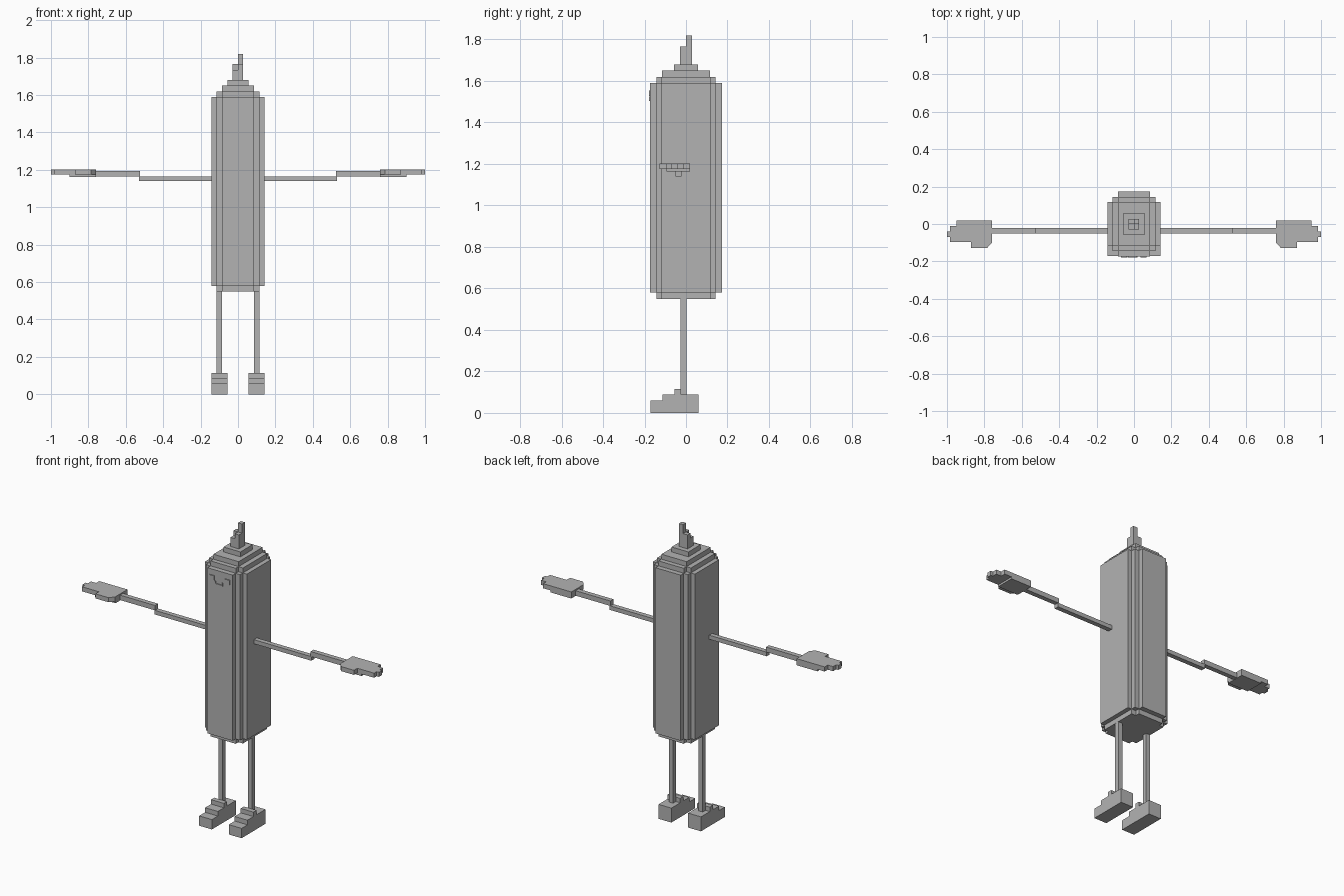
import bpy, bmesh

if "Cube" in bpy.data.objects:
    bpy.data.objects.remove(bpy.data.objects["Cube"])

grey = bpy.data.materials.new("plain grey")
grey.diffuse_color = (0.45, 0.45, 0.45, 1)
grey.use_nodes = True
grey.node_tree.nodes["Principled BSDF"].inputs["Base Color"].default_value = grey.diffuse_color


def add_prism(bm, outline, axis, lo, hi):
    """Extrude a 2D outline along an axis between lo and hi."""
    def place(p, t):
        return (t, p[0], p[1]) if axis == "x" else (p[0], p[1], t)
    a = [bm.verts.new(place(p, lo)) for p in outline]
    b = [bm.verts.new(place(p, hi)) for p in outline]
    n = len(outline)
    bm.faces.new(a)
    bm.faces.new(b)
    for i in range(n):
        j = (i + 1) % n
        bm.faces.new((a[i], a[j], b[j], b[i]))


def make(name, prisms, flip=False):
    bm = bmesh.new()
    for outline, axis, lo, hi in prisms:
        add_prism(bm, outline, axis, lo, hi)
    if flip:
        for v in bm.verts:
            v.co.x = -v.co.x
    bmesh.ops.recalc_face_normals(bm, faces=bm.faces)
    me = bpy.data.meshes.new(name)
    bm.to_mesh(me)
    bm.free()
    me.materials.append(grey)
    ob = bpy.data.objects.new(name, me)
    bpy.context.collection.objects.link(ob)
    return ob


def rect(x0, x1, y0, y1):
    return [(x0, y0), (x1, y0), (x1, y1), (x0, y1)]


def box(x0, x1, y0, y1, z0, z1):
    return (rect(x0, x1, y0, y1), "z", z0, z1)


def stepped(steps):
    """Outline with stair-stepped corners; steps run from the side to the back."""
    q = []
    for i, (x, y) in enumerate(steps):
        if i:
            q.append((x, steps[i - 1][1]))
        q.append((x, y))
    outline = []
    for sx, sy in ((1, 1), (-1, 1), (-1, -1), (1, -1)):
        part = [(sx * x, sy * y) for x, y in q]
        outline += part if sx * sy > 0 else part[::-1]
    return outline


# Tall body with stepped corners, closing in at the bottom and top
end = stepped([(0.115, 0.117), (0.085, 0.143)])
make("body", [
    (end, "z", 0.55, 0.58),
    (stepped([(0.142, 0.117), (0.115, 0.145), (0.085, 0.173)]), "z", 0.58, 1.59),
    (end, "z", 1.59, 1.62),
    (rect(-0.085, 0.085, -0.115, 0.115), "z", 1.62, 1.65),
    (rect(-0.057, 0.057, -0.058, 0.058), "z", 1.65, 1.68),
])

# Stalk on top, four columns of different height
make("stalk", [
    box(-0.03, 0, -0.03, 0, 1.68, 1.735),
    box(0, 0.027, -0.03, 0, 1.68, 1.765),
    box(-0.03, 0, 0, 0.028, 1.68, 1.765),
    box(0, 0.027, 0, 0.028, 1.68, 1.82),
])

# Face: raised thin eyes and mouth
F0, F1 = -0.179, -0.173
for side, x in (("left", -0.07), ("right", 0.035)):
    make(side + "_eye", [box(x, x + 0.033, F0, F1, 1.545, 1.555),
                         box(x + 0.025, x + 0.033, F0, F1, 1.528, 1.545)])
make("mouth", [box(-0.035, 0.02, F0, F1, 1.503, 1.511),
               box(-0.035, -0.028, F0, F1, 1.511, 1.525),
               box(0.013, 0.02, F0, F1, 1.511, 1.525)])

# Hand outlines: the full top slab and the shorter palm beneath it
hand = [(0.76, 0.02), (0.95, 0.02), (0.95, -0.01), (0.985, -0.01),
        (0.985, -0.04), (1.0, -0.04), (1.0, -0.07), (0.985, -0.07),
        (0.985, -0.095), (0.872, -0.095), (0.872, -0.128),
        (0.785, -0.128), (0.76, -0.1)]
foot = [(-0.17, 0), (0.06, 0), (0.06, 0.088), (-0.025, 0.088), (-0.025, 0.115),
        (-0.055, 0.115), (-0.055, 0.088), (-0.113, 0.088), (-0.113, 0.06),
        (-0.17, 0.06)]

# Paired limbs
for side, flip in (("right", False), ("left", True)):
    make(side + "_upper_arm", [box(0.14, 0.53, -0.05, -0.021, 1.14, 1.165)], flip)
    make(side + "_forearm", [box(0.525, 0.765, -0.05, -0.021, 1.165, 1.195)], flip)
    make(side + "_hand", [(hand, "z", 1.175, 1.203),
                          box(0.76, 0.9, -0.095, 0.02, 1.163, 1.175)], flip)
    make(side + "_leg", [box(0.086, 0.114, -0.026, 0.002, 0.088, 0.55)], flip)
    make(side + "_foot", [(foot, "x", 0.057, 0.143)], flip)
